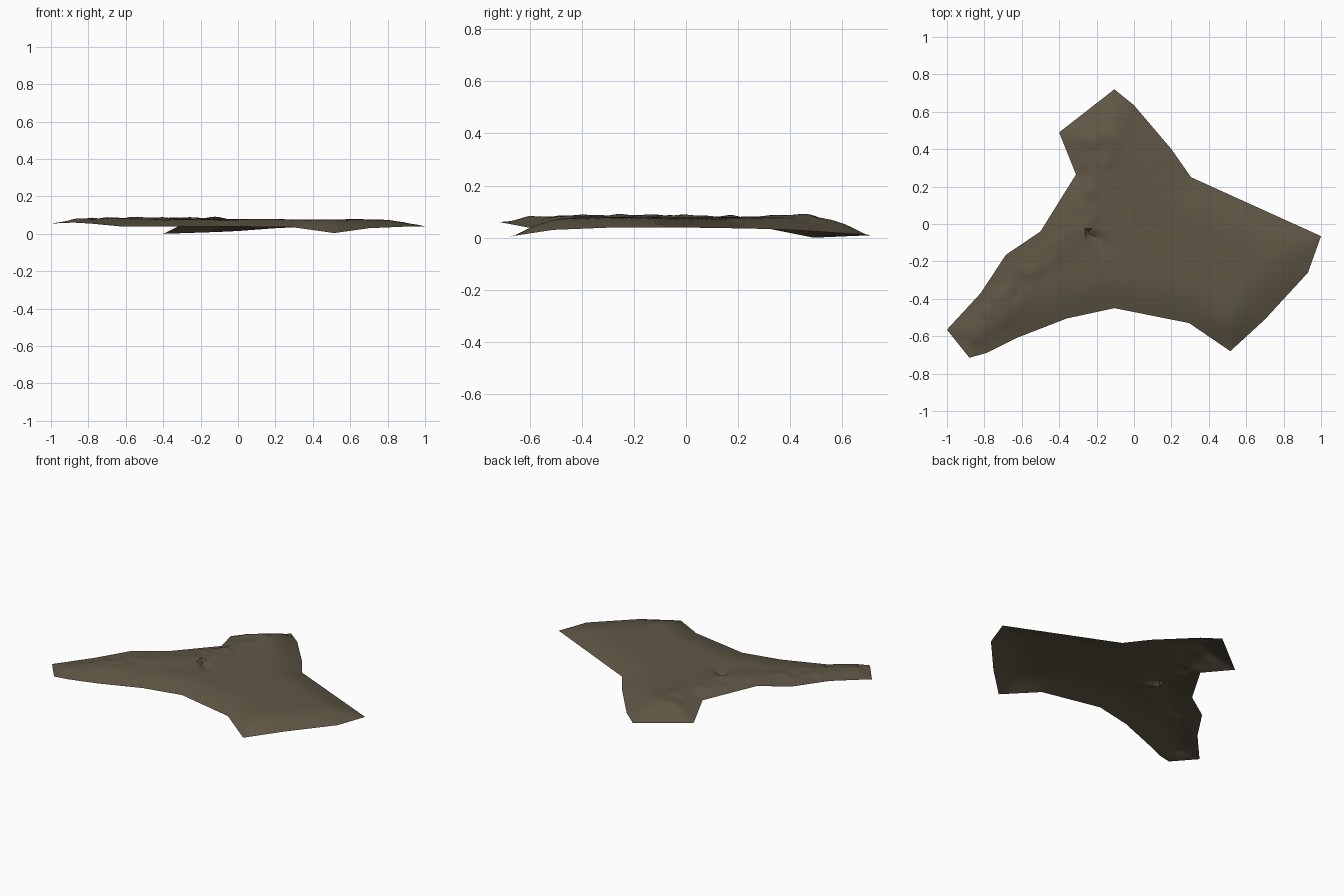
import bpy
import bmesh
import math
import random
from mathutils import Vector, noise
from mathutils.geometry import delaunay_2d_cdt, intersect_point_line

cube = bpy.data.objects.get("Cube")
if cube:
    bpy.data.objects.remove(cube, do_unlink=True)

random.seed(4)
STEP = 0.04

# Outline of the three-armed ground sheet, with the height of its rim
RIM = [Vector(p) for p in (
    (-0.105, 0.72, 0.01), (0, 0.635, 0.015), (0.2, 0.4, 0.03), (0.305, 0.25, 0.035),
    (1, -0.065, 0.04), (0.93, -0.26, 0.04), (0.7, -0.51, 0.03), (0.515, -0.68, 0.004),
    (0.295, -0.53, 0.035), (-0.105, -0.45, 0.04), (-0.36, -0.505, 0.04),
    (-0.63, -0.61, 0.04), (-0.79, -0.69, 0.055), (-0.88, -0.715, 0.06),
    (-1, -0.565, 0.055), (-0.82, -0.37, 0.07), (-0.685, -0.165, 0.075),
    (-0.5, -0.04, 0.075), (-0.31, 0.265, 0.045), (-0.4, 0.49, 0))]
EDGES = list(zip(RIM, RIM[1:] + RIM[:1]))

# Rocky ridge running from the left arm to the back lobe
RIDGE = [Vector(p) for p in ((-0.85, -0.58, 0), (-0.56, -0.25, 0),
                             (-0.28, -0.01, 0), (-0.14, 0.48, 0))]


def smooth(t):
    t = max(0.0, min(1.0, t))
    return t * t * (3 - 2 * t)


def closest(p, a, b):
    """Distance in plan from p to a segment, and the position along it."""
    a2, b2 = a.to_2d(), b.to_2d()
    hit, t = intersect_point_line(p, a2, b2)
    t = max(0.0, min(1.0, t))
    return (p - a2.lerp(b2, t)).length, t


def rim_distance(p):
    return min(closest(p, a, b)[0] for a, b in EDGES)


def inside(p):
    hit = False
    for a, b in EDGES:
        if (a.y > p.y) != (b.y > p.y):
            if p.x < a.x + (p.y - a.y) / (b.y - a.y) * (b.x - a.x):
                hit = not hit
    return hit


def height(p):
    # Rim height spread inwards, rising to a nearly level plateau
    total = weight = 0.0
    near = 9.0
    for a, b in EDGES:
        d, t = closest(p, a, b)
        w = 1 / (d + 0.001) ** 3
        total += w * (a.z + (b.z - a.z) * t)
        weight += w
        near = min(near, d)
    rim = total / weight
    lift = smooth(near / 0.2 * 0.5 + 0.5) * 2 - 1
    z = rim + (0.077 - rim) * lift
    # Ridge with small rocks
    r = min(closest(p, a, b)[0] for a, b in zip(RIDGE, RIDGE[1:]))
    rocky = math.exp(-(r / 0.09) ** 2) * smooth(near / 0.1)
    z += rocky * (0.01 + 0.012 * noise.noise(Vector((p.x * 14, p.y * 14, 0))))
    z += 0.003 * lift * noise.noise(Vector((p.x * 5, p.y * 5, 3)))
    # Wedge-shaped hollow beside the ridge
    along = (p - Vector((-0.25, -0.04))).dot(Vector((0.78, -0.62)))
    across = (p - Vector((-0.25, -0.04))).dot(Vector((0.62, 0.78)))
    if 0 < along < 0.17:
        z -= 0.03 * (1 - along / 0.17) * smooth(1 - abs(across) / (0.02 + along * 0.4))
    return z


# Rim points, then scattered inner points, finer along the ridge
points = []
for a, b in EDGES:
    n = max(1, round((b - a).length / STEP))
    points += [a.lerp(b, i / n).to_2d() for i in range(n)]
count = len(points)
rim_edges = [(i, (i + 1) % count) for i in range(count)]


def scatter(step, keep):
    n = int(1 / step)
    for i in range(-n, n + 1):
        for j in range(-n, n + 1):
            p = Vector((i + random.uniform(-0.2, 0.2), j + random.uniform(-0.2, 0.2))) * step
            if inside(p) and keep(p) and rim_distance(p) > step * 0.6:
                points.append(p)


def by_ridge(p):
    return min(closest(p, a, b)[0] for a, b in zip(RIDGE, RIDGE[1:])) < 0.14


scatter(STEP, lambda p: not by_ridge(p))
scatter(STEP / 2, by_ridge)

verts, _, faces, *_ = delaunay_2d_cdt(points, rim_edges, [list(range(count))], 1, 1e-5)

bm = bmesh.new()
grid = [bm.verts.new((p.x, p.y, height(p))) for p in verts]
for f in faces:
    bm.faces.new([grid[i] for i in f])
bmesh.ops.recalc_face_normals(bm, faces=bm.faces)
if sum(f.normal.z for f in bm.faces) < 0:
    bmesh.ops.reverse_faces(bm, faces=bm.faces)
mesh = bpy.data.meshes.new("ground_sheet")
bm.to_mesh(mesh)
bm.free()

# Dry earth colour
mat = bpy.data.materials.new("dry_earth")
mat.use_nodes = True
colour = (0.115, 0.095, 0.06, 1)
mat.diffuse_color = colour
shader = mat.node_tree.nodes["Principled BSDF"]
shader.inputs["Base Color"].default_value = colour
shader.inputs["Roughness"].default_value = 0.9
mesh.materials.append(mat)

ground = bpy.data.objects.new("ground_sheet", mesh)
bpy.context.collection.objects.link(ground)
bpy.context.view_layer.objects.active = ground
ground.select_set(True)
bpy.ops.object.shade_smooth_by_angle(angle=math.radians(40))
